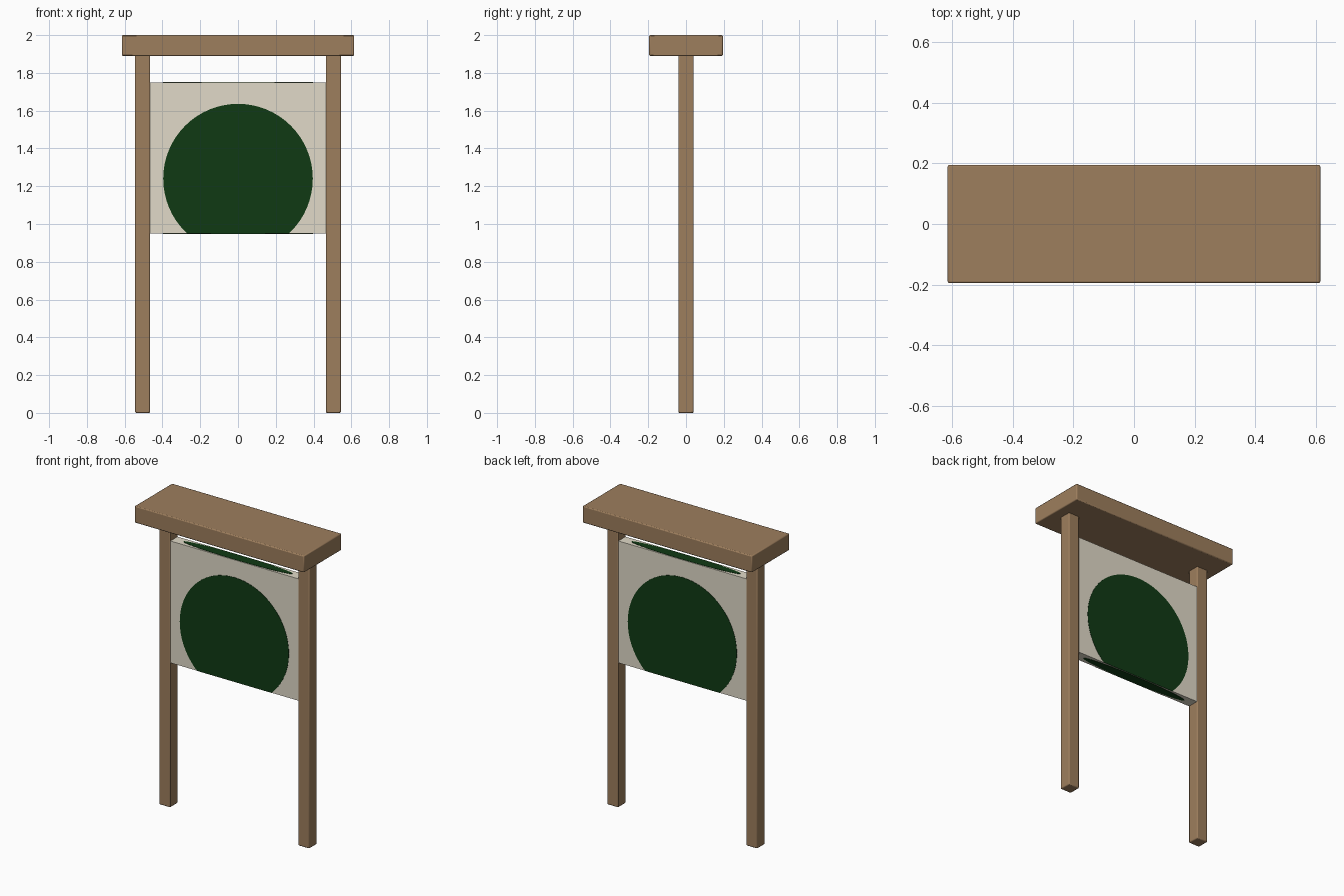
import bpy
import bmesh
import math
from mathutils import Matrix, Vector

cube = bpy.data.objects.get("Cube")
if cube:
    bpy.data.objects.remove(cube, do_unlink=True)


def material(name, colour):
    mat = bpy.data.materials.new(name)
    mat.use_nodes = True
    mat.diffuse_color = (*colour, 1)
    bsdf = mat.node_tree.nodes["Principled BSDF"]
    bsdf.inputs["Base Color"].default_value = (*colour, 1)
    bsdf.inputs["Roughness"].default_value = 0.8
    return mat


WOOD = material("brown wood", (0.34, 0.21, 0.11))
CREAM = material("cream board", (0.75, 0.70, 0.58))
GREEN = material("dark green", (0.005, 0.042, 0.007))


def finish(name, bm, mat):
    bmesh.ops.recalc_face_normals(bm, faces=bm.faces)
    mesh = bpy.data.meshes.new(name)
    bm.to_mesh(mesh)
    bm.free()
    mesh.materials.append(mat)
    obj = bpy.data.objects.new(name, mesh)
    bpy.context.collection.objects.link(obj)
    return obj


def box(name, centre, size, mat, bevel=0.0):
    bm = bmesh.new()
    bmesh.ops.create_cube(bm, size=1)
    bmesh.ops.scale(bm, vec=size, verts=bm.verts)
    bmesh.ops.translate(bm, vec=centre, verts=bm.verts)
    obj = finish(name, bm, mat)
    if bevel:
        mod = obj.modifiers.new("soft edges", "BEVEL")
        mod.width = bevel
        mod.segments = 2
        bpy.ops.object.select_all(action="DESELECT")
        obj.select_set(True)
        bpy.context.view_layer.objects.active = obj
        bpy.ops.object.shade_smooth_by_angle(angle=math.radians(40))
    return obj


def plate(name, radii, centre, turn, floor=None):
    """Thin painted ellipse, optionally cut off straight at the bottom."""
    bm = bmesh.new()
    bmesh.ops.create_circle(bm, cap_ends=True, segments=64, radius=1)
    bmesh.ops.scale(bm, vec=(*radii, 1), verts=bm.verts)
    if floor is not None:
        bmesh.ops.bisect_plane(bm, geom=bm.verts[:] + bm.edges[:] + bm.faces[:],
                               plane_co=(0, floor, 0), plane_no=(0, -1, 0),
                               clear_outer=True)
    solid = bmesh.ops.extrude_face_region(bm, geom=bm.faces[:])["geom"]
    raised = [v for v in solid if isinstance(v, bmesh.types.BMVert)]
    bmesh.ops.translate(bm, vec=(0, 0, 0.002), verts=raised)
    bmesh.ops.transform(bm, matrix=Matrix.Translation(Vector(centre)) @ turn,
                        verts=bm.verts)
    return finish(name, bm, GREEN)


# Posts and roof plank
for side, x in (("left", 0.505), ("right", -0.505)):
    box(side + "_post", (x, 0, 0.95), (0.08, 0.08, 1.9), WOOD, 0.006)
box("roof_plank", (0, 0, 1.945), (1.23, 0.39, 0.11), WOOD, 0.006)

# Board between the posts
low, high, half_depth, radius, disc_z = 0.95, 1.75, 0.037, 0.396, 1.24
box("board", (0, 0, (low + high) / 2), (0.93, 2 * half_depth, high - low), CREAM)

# Painted discs on front and back, cut off by the lower edge
upright = Matrix.Rotation(math.pi / 2, 4, "X")
half_turn = Matrix.Rotation(math.pi, 4, "Z")
for name, y, turn in (("front_disc", -half_depth, upright),
                      ("back_disc", half_depth, half_turn @ upright)):
    plate(name, (radius, radius), (0, y, disc_z), turn, low - disc_z)

# Squashed discs on the thin top and bottom edges
flip = Matrix.Rotation(math.pi, 4, "X")
for name, z, turn in (("top_edge_disc", high, Matrix()),
                      ("bottom_edge_disc", low, flip)):
    plate(name, (radius, half_depth * 0.9), (0, 0, z), turn)
